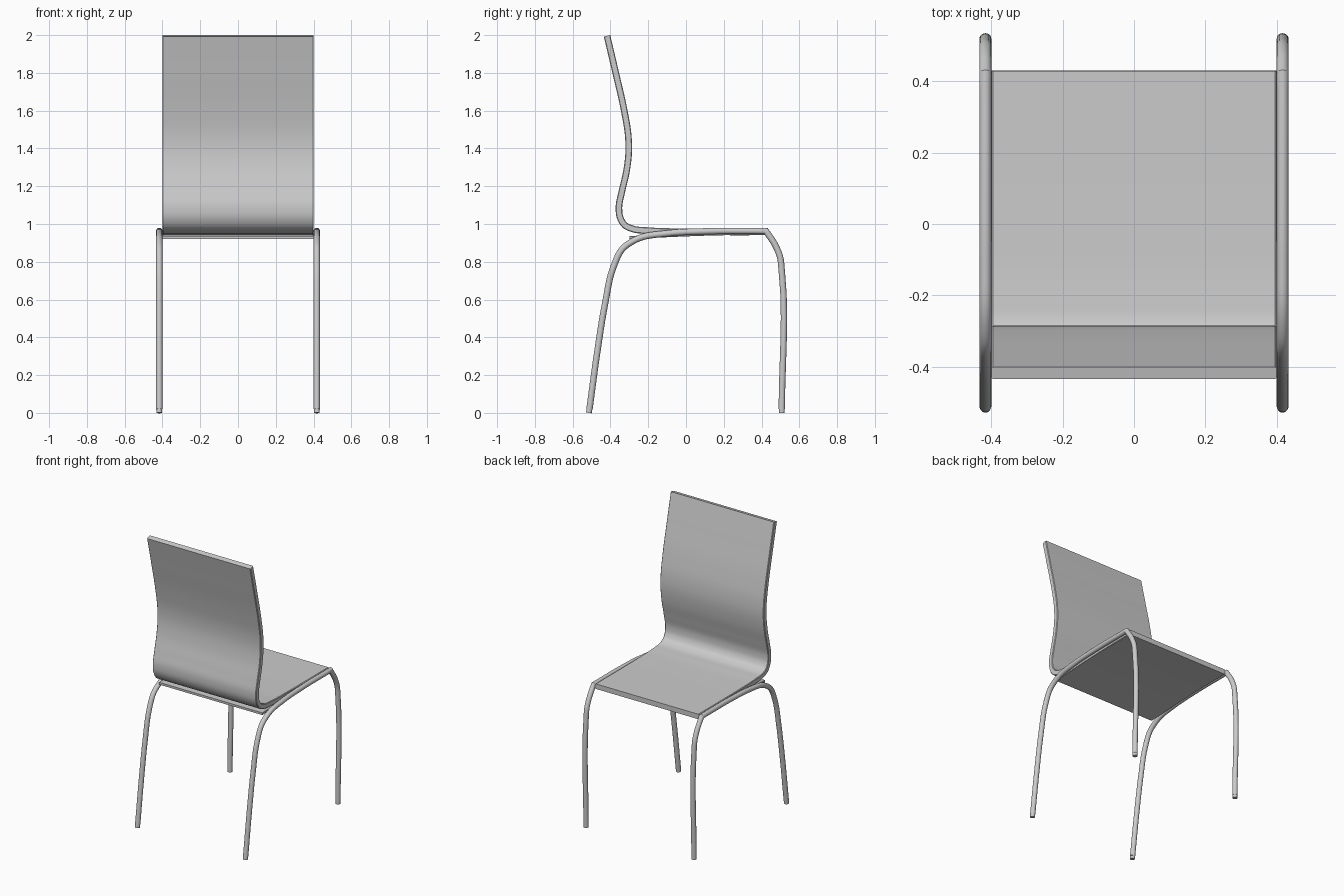
import bpy, bmesh
from math import cos, sin, pi
from mathutils import Vector

if "Cube" in bpy.data.objects:
    bpy.data.objects.remove(bpy.data.objects["Cube"])

def smooth(points, steps=6):
    """Catmull-Rom curve through side-view (y, z) points."""
    p = [Vector(q) for q in points]
    p = [p[0] * 2 - p[1]] + p + [p[-1] * 2 - p[-2]]
    out = []
    for i in range(1, len(p) - 2):
        a, b, c, d = p[i - 1:i + 3]
        # knots follow point spacing to avoid overshoot
        h0, h1, h2 = (max((v - u).length, 1e-4) for u, v in ((a, b), (b, c), (c, d)))
        m1 = h1 * ((b - a) / h0 - (c - a) / (h0 + h1) + (c - b) / h1)
        m2 = h1 * ((c - b) / h1 - (d - b) / (h1 + h2) + (d - c) / h2)
        for k in range(steps):
            t = k / steps
            out.append(b * (2*t**3 - 3*t**2 + 1) + m1 * (t**3 - 2*t**2 + t)
                       + c * (3*t**2 - 2*t**3) + m2 * (t**3 - t**2))
    return out + [p[-2]]

def sweep(name, path, section, x=0.0):
    """Sweep an (x, normal) section along a (y, z) path with mitred corners."""
    bm = bmesh.new()
    rings = []
    for i, q in enumerate(path):
        d0 = (q - path[i - 1]).normalized() if i else None
        d1 = (path[i + 1] - q).normalized() if i < len(path) - 1 else d0
        d0 = d0 or d1
        t = (d0 + d1).normalized()
        n = Vector((-t.y, t.x)) / max(t.dot(d1), 0.5)
        rings.append([bm.verts.new((x + sx, q.x + n.x * sn, q.y + n.y * sn))
                      for sx, sn in section])
    m = len(section)
    for a, b in zip(rings, rings[1:]):
        for j in range(m):
            bm.faces.new((a[j], a[(j + 1) % m], b[(j + 1) % m], b[j]))
    bm.faces.new(rings[0])
    bm.faces.new(rings[-1])
    bmesh.ops.recalc_face_normals(bm, faces=bm.faces)
    me = bpy.data.meshes.new(name)
    bm.to_mesh(me)
    bm.free()
    ob = bpy.data.objects.new(name, me)
    bpy.context.collection.objects.link(ob)
    bpy.ops.object.select_all(action='DESELECT')
    ob.select_set(True)
    bpy.context.view_layer.objects.active = ob
    bpy.ops.object.shade_smooth_by_angle(angle=0.6)
    return ob

def circle(r, n=20):
    return [(r * cos(2 * pi * i / n), r * sin(2 * pi * i / n)) for i in range(n)]

def slab(w, h, c):
    return [(-w, -h + c), (-w + c, -h), (w - c, -h), (w, -h + c),
            (w, h - c), (w - c, h), (-w + c, h), (-w, h - c)]

# One-piece seat and backrest shell
shell = smooth([(-.418, 1.996), (-.372, 1.8), (-.327, 1.6), (-.306, 1.47),
                (-.303, 1.39), (-.315, 1.28), (-.34, 1.17), (-.355, 1.09),
                (-.349, 1.035), (-.325, .995), (-.285, .975), (-.2, .965),
                (0, .959), (.2, .958), (.43, .958)])
sweep("seat_shell", shell, slab(.4, .0175, .004))

# Thin support plate under the seat
sweep("seat_support", smooth([(-.3, .928), (-.1, .938), (.1, .946), (.42, .952)]),
      slab(.4, .008, .002))

# Side frames: rear leg, seat rail and front leg in one bent tube
rear = smooth([(-.511, .02), (-.47, .32), (-.428, .58), (-.385, .77),
               (-.335, .87), (-.26, .92), (-.1, .95), (.1, .961), (.423, .963)])
front = smooth([(.423, .963), (.474, .885), (.498, .825), (.507, .75), (.507, .02)])
for side, s in (("left", -1), ("right", 1)):
    sweep(f"{side}_leg_frame", rear + front[1:], circle(.0168), s * .417)
    # Foot caps
    for end, y0, y1 in (("rear", -.514, -.511), ("front", .507, .507)):
        sweep(f"{side}_{end}_foot", [Vector((y0, 0)), Vector((y1, .021))],
              circle(.0155), s * .417)
